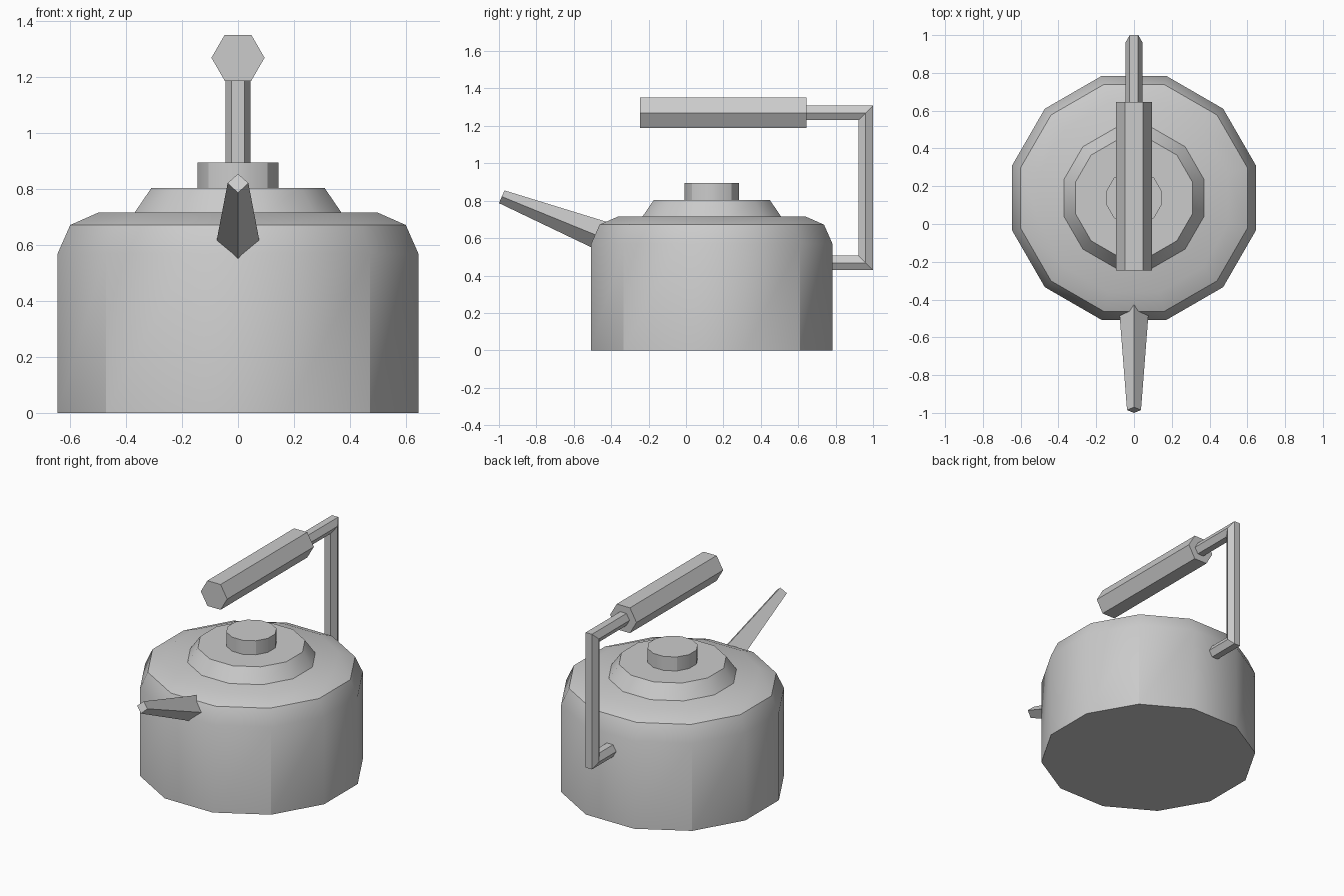
import bpy
import bmesh
from math import sin, cos, pi, radians
from mathutils import Vector

cube = bpy.data.objects.get("Cube")
if cube:
    bpy.data.objects.remove(cube, do_unlink=True)

# Single metal colour
GREY = (0.6, 0.6, 0.6, 1.0)
metal = bpy.data.materials.new("grey metal")
metal.use_nodes = True
metal.diffuse_color = GREY
for node in metal.node_tree.nodes:
    if node.type == 'BSDF_PRINCIPLED':
        node.inputs["Base Color"].default_value = GREY

CENTRE_Y = 0.138  # axis of the kettle body


def loft(name, rings):
    """Bridge equal-sized rings of points and cap both ends."""
    bm = bmesh.new()
    loops = [[bm.verts.new(p) for p in ring] for ring in rings]
    n = len(loops[0])
    for low, high in zip(loops, loops[1:]):
        for i in range(n):
            j = (i + 1) % n
            bm.faces.new((low[i], low[j], high[j], high[i]))
    bm.faces.new(loops[0])
    bm.faces.new(loops[-1])
    bmesh.ops.recalc_face_normals(bm, faces=bm.faces)
    mesh = bpy.data.meshes.new(name)
    bm.to_mesh(mesh)
    bm.free()
    mesh.materials.append(metal)
    mesh.shade_smooth()
    mesh.set_sharp_from_angle(angle=radians(30))
    obj = bpy.data.objects.new(name, mesh)
    bpy.context.collection.objects.link(obj)
    return obj


def turned(name, profile, sides=12):
    """Upright turned part; profile holds (half width across flats, z)."""
    rings = []
    for half_width, z in profile:
        r = half_width / cos(pi / sides)
        angles = [2 * pi * (i + 0.5) / sides for i in range(sides)]
        rings.append([(r * cos(a), CENTRE_Y + r * sin(a), z) for a in angles])
    return loft(name, rings)


def hex_bar(name, radius, path):
    """Hexagonal bar in the yz plane; path holds (y, z, normal y, normal z)."""
    hexagon = [(radius * cos(k * pi / 3), radius * sin(k * pi / 3))
               for k in range(6)]
    return loft(name, [[(a, y + b * ny, z + b * nz) for a, b in hexagon]
                       for y, z, ny, nz in path])


# Body, lid and knob
turned("kettle_body", [(0.645, 0), (0.645, 0.57), (0.6, 0.672), (0.5, 0.716)])
turned("lid", [(0.37, 0.712), (0.37, 0.716), (0.31, 0.804)])
turned("lid_knob", [(0.145, 0.80), (0.145, 0.895)])

# Handle bracket with mitred corners, and its thick grip
hex_bar("handle_bracket", 0.045, [(0.63, 1.27, 0, 1), (0.961, 1.27, 1, 1),
                                  (0.961, 0.468, 1, -1), (0.76, 0.468, 0, -1)])
hex_bar("handle_grip", 0.095, [(-0.247, 1.27, 0, 1), (0.645, 1.27, 0, 1)])


# Four-sided tapering spout, running into the body
def diamond(half_width, top, side, bottom):
    return [Vector((0, *top)), Vector((half_width, *side)),
            Vector((0, *bottom)), Vector((-half_width, *side))]


loft("spout", [diamond(0.037, (-0.97, 0.855), (-0.985, 0.822), (-1.0, 0.787)),
               diamond(0.085, (-0.35, 0.664), (-0.37, 0.571), (-0.40, 0.50))])
